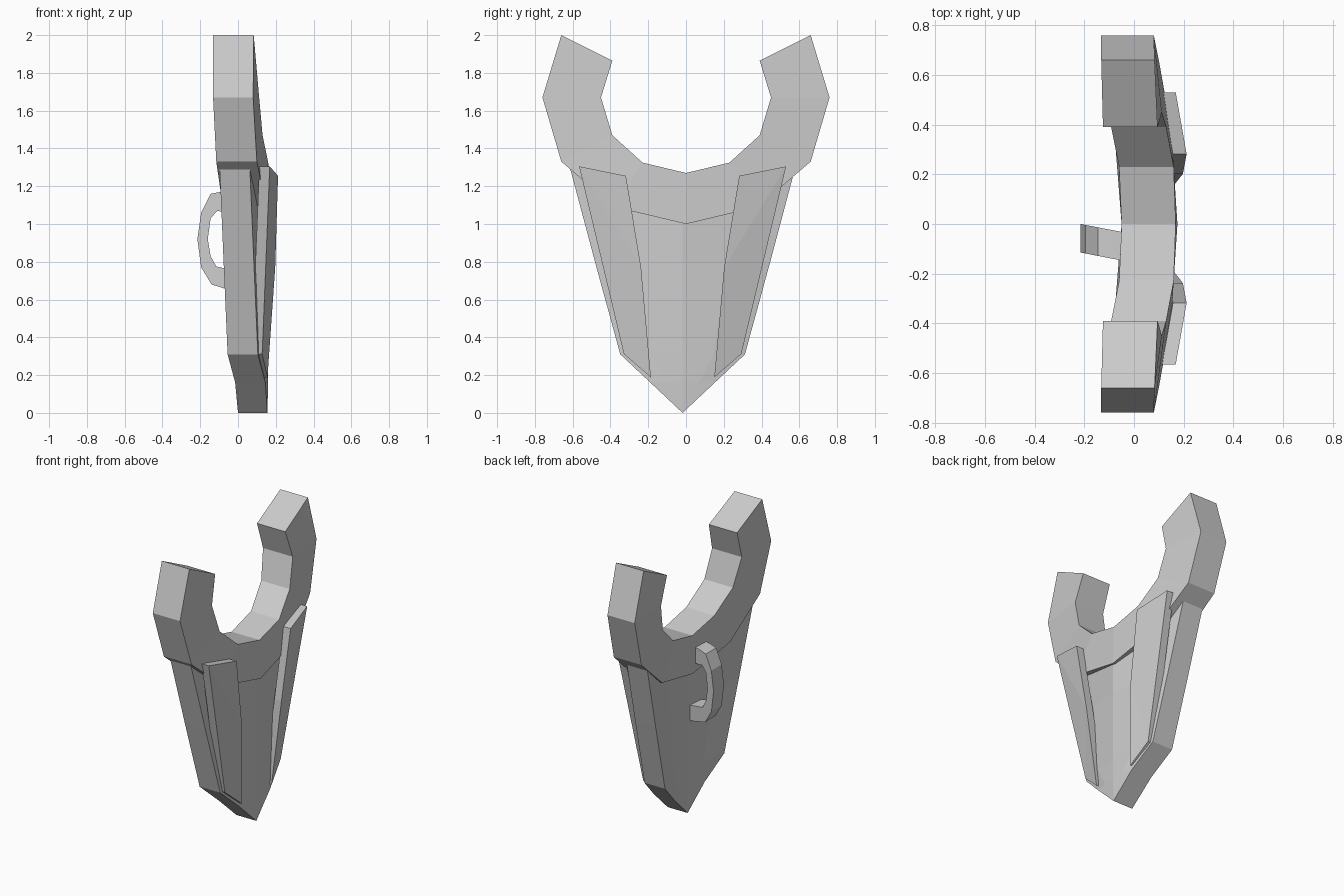
import bpy

if "Cube" in bpy.data.objects:
    bpy.data.objects.remove(bpy.data.objects["Cube"])

SHIFT = -0.018  # lower plate sits slightly off centre


def lerp(v, table):
    """Piecewise-linear lookup."""
    for (a, fa), (b, fb) in zip(table, table[1:]):
        if v <= b:
            return fa + (fb - fa) * (v - a) / (b - a)
    return table[-1][1]


def make(name, verts, faces):
    mesh = bpy.data.meshes.new(name)
    mesh.from_pydata(verts, [], faces)
    mesh.validate()
    obj = bpy.data.objects.new(name, mesh)
    bpy.context.collection.objects.link(obj)
    bpy.context.view_layer.objects.active = obj
    obj.select_set(True)
    bpy.ops.object.mode_set(mode='EDIT')
    bpy.ops.mesh.select_all(action='SELECT')
    bpy.ops.mesh.normals_make_consistent(inside=False)
    bpy.ops.object.mode_set(mode='OBJECT')
    obj.select_set(False)
    return obj


def sweep(name, rings):
    """Skin a row of four-point sections and cap both ends."""
    verts = [p for r in rings for p in r]
    n = len(rings)
    faces = [(4*i + k, 4*i + (k+1) % 4, 4*i + 4 + (k+1) % 4, 4*i + 4 + k)
             for i in range(n-1) for k in range(4)]
    faces += [(3, 2, 1, 0), tuple(4*(n-1) + k for k in range(4))]
    return make(name, verts, faces)


# Crescent collar: (y, z, back x, front x) from the horn tip to the middle
inner = [(.39, 1.865, -.125, .095), (.45, 1.67, -.12, .112), (.39, 1.47, -.092, .13),
         (.23, 1.325, -.06, .16), (0, 1.27, -.05, .168)]
outer = [(.66, 2.0, -.132, .083), (.76, 1.67, -.132, .08), (.66, 1.33, -.115, .1),
         (.38, 1.09, -.08, .15), (0, 1.0, -.05, .175)]


def section(i, o, s):
    return [(i[2], s*i[0], i[1]), (i[3], s*i[0], i[1]),
            (o[3], s*o[0], o[1]), (o[2], s*o[0], o[1])]


pairs = list(zip(inner, outer))
sweep("crescent_collar", [section(i, o, 1) for i, o in pairs]
      + [section(i, o, -1) for i, o in reversed(pairs[:-1])])

# Curved lower plate: rows of (z, half width), bowed back towards the sides
bow = [(0, 0), (.17, -.015), (.33, -.055), (.6, -.098)]
rows = [(1.3, .597), (.8, .464), (.31, .33), (.16, .17)]
steps = [-1, -.5, 0, .5, 1]
verts, faces = [], []
for front in (0, .16):
    for r, (z, w) in enumerate(rows):
        for t in steps:
            zz = z - .2 * (1 - t*t) if r == 0 else z
            verts.append((lerp(abs(t*w), bow) + front, t*w + SHIFT, zz))
    verts.append((front * .97, SHIFT, 0))
N, W, R = 21, 5, 4
for b in (0, N):
    for r in range(R-1):
        for c in range(W-1):
            a = b + r*W + c
            faces.append((a, a+1, a+W+1, a+W))
    for c in range(W-1):
        a = b + (R-1)*W + c
        faces.append((a, a+1, b+N-1))
rim = [0, 1, 2, 3, 4, 9, 14, 19, 20, 15, 10, 5]
for a, b in zip(rim, rim[1:] + rim[:1]):
    faces.append((a, b, b+N, a+N))
make("lower_plate", verts, faces)

# Raised side panels: (y, z, front x) outline with a sunken back
panel = [(.548, 1.305, .168), (.30, 1.255, .212), (.22, .77, .197),
         (.168, .188, .156), (.311, .312, .128)]
for side, s in (("left", -1), ("right", 1)):
    vs = [(x, s*y + SHIFT, z) for y, z, x in panel]
    vs += [(x - .055, s*y + SHIFT, z) for y, z, x in panel]
    fs = [(0, 1, 2), (0, 2, 4), (2, 3, 4), (5, 7, 6), (5, 9, 7), (7, 9, 8)]
    fs += [(k, (k+1) % 5, (k+1) % 5 + 5, k+5) for k in range(5)]
    make(side + "_panel", vs, fs)

# Rear grip: outer and inner (x, z) arcs, leaning slightly sideways
arc_out = [(.01, 1.18), (-.085, 1.172), (-.145, 1.16), (-.195, 1.06), (-.215, .92),
           (-.195, .77), (-.14, .68), (-.06, .655), (.01, .64)]
arc_in = [(.01, 1.06), (-.085, 1.065), (-.11, 1.07), (-.145, 1.03), (-.16, .92),
          (-.145, .83), (-.115, .775), (-.07, .765), (.01, .75)]


def grip(p, y):
    return (p[0], y - .03 * (p[0] + .215) / .155, p[1])


sweep("rear_grip", [[grip(o, 0), grip(o, -.115), grip(i, -.115), grip(i, 0)]
                    for o, i in zip(arc_out, arc_in)])
